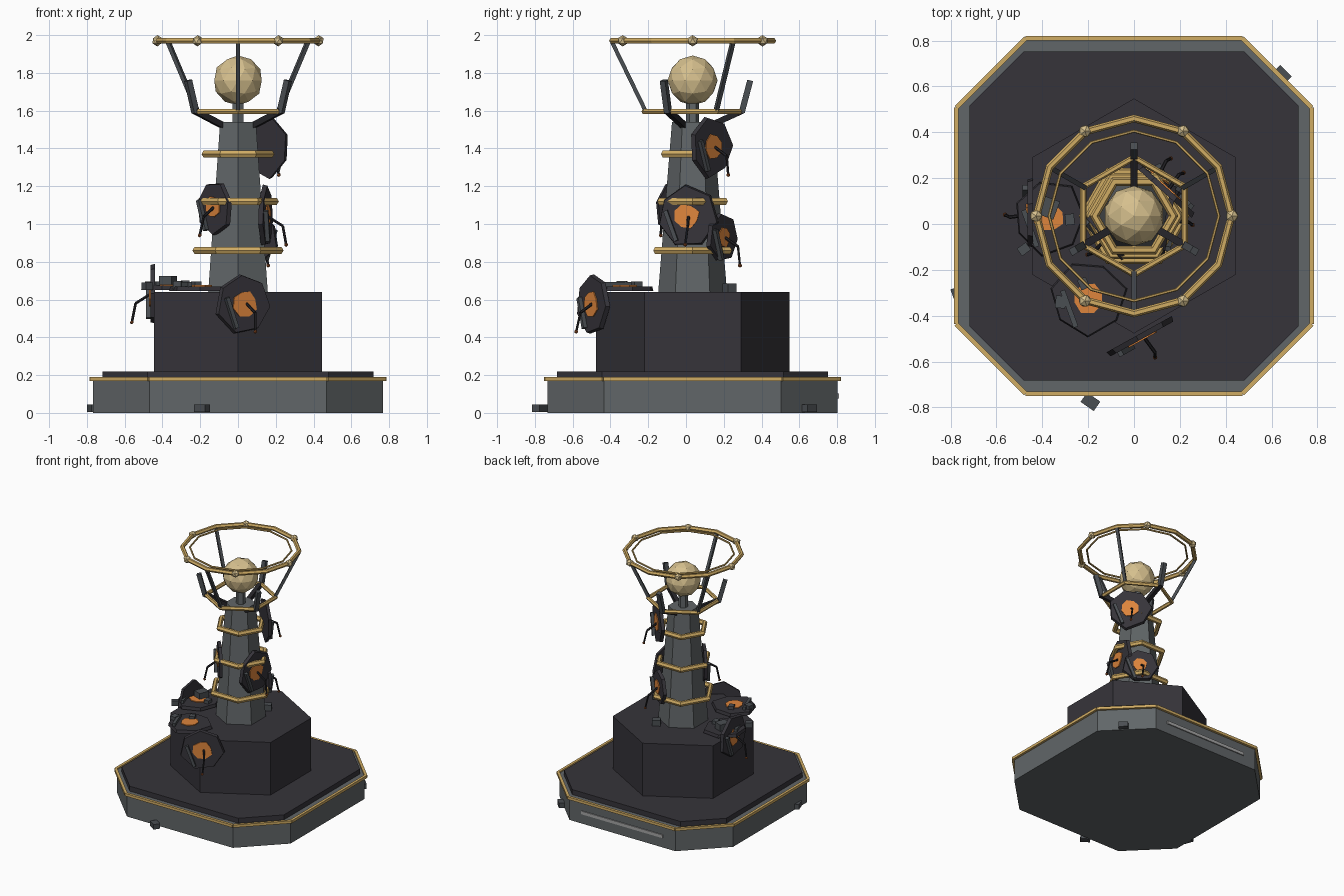
import bpy, bmesh, random
from math import cos, sin, radians, pi
from mathutils import Vector, Matrix

random.seed(4)
old = bpy.data.objects.get("Cube")
if old:
    bpy.data.objects.remove(old, do_unlink=True)

CY = 0.035  # shared axis of the monument


def material(name, r, g, b):
    lin = [((c / 255 + 0.055) / 1.055) ** 2.4 for c in (r, g, b)] + [1]
    m = bpy.data.materials.new(name)
    m.use_nodes = True
    m.diffuse_color = lin
    m.node_tree.nodes["Principled BSDF"].inputs["Base Color"].default_value = lin
    return m


STONE = material("grey_stone", 97, 102, 104)
DARK = material("dark_slate", 54, 52, 58)
GOLD = material("gold", 208, 172, 100)
PALE = material("pale_gold", 214, 192, 142)
ORANGE = material("orange_glow", 222, 133, 60)
IRON = material("black_iron", 36, 35, 39)
COPPER = material("copper_tip", 160, 85, 40)
STEEL = material("dark_steel", 74, 78, 82)
SILVER = material("silver", 165, 165, 165)


def finish(bm, name, mat, matrix=None):
    if matrix is not None:
        bm.transform(matrix)
    bmesh.ops.recalc_face_normals(bm, faces=bm.faces)
    me = bpy.data.meshes.new(name)
    bm.to_mesh(me)
    bm.free()
    me.materials.append(mat)
    ob = bpy.data.objects.new(name, me)
    bpy.context.collection.objects.link(ob)
    return ob


def polygon(n, r, turn=0):
    return [(r * cos(radians(turn) + 2 * pi * i / n),
             r * sin(radians(turn) + 2 * pi * i / n)) for i in range(n)]


def cut_square(h, c):
    """Square of half width h whose straight sides end at +-c."""
    return [(h, -c), (h, c), (c, h), (-c, h), (-h, c), (-h, -c), (-c, -h), (c, -h)]


def prism(name, pts, z0, z1, mat, taper=1.0, matrix=None):
    bm = bmesh.new()
    low = [bm.verts.new((x, y, z0)) for x, y in pts]
    top = [bm.verts.new((x * taper, y * taper, z1)) for x, y in pts]
    bm.faces.new(low)
    bm.faces.new(top)
    for i in range(len(pts)):
        j = (i + 1) % len(pts)
        bm.faces.new((low[i], low[j], top[j], top[i]))
    return finish(bm, name, mat, matrix or Matrix.Translation((0, CY, 0)))


def beam(name, a, b, width, mat, sides=4):
    a, b = Vector(a), Vector(b)
    d = b - a
    bm = bmesh.new()
    bmesh.ops.create_cone(bm, cap_ends=True, segments=sides, radius1=width / 2,
                          radius2=width / 2, depth=d.length)
    m = Matrix.Translation((a + b) / 2) @ d.to_track_quat('Z', 'Y').to_matrix().to_4x4()
    return finish(bm, name, mat, m @ Matrix.Rotation(pi / sides, 4, 'Z'))


def box(name, center, size, mat, turn=0, base=Matrix()):
    bm = bmesh.new()
    bmesh.ops.create_cube(bm, size=1)
    m = base @ Matrix.Translation(center) @ Matrix.Rotation(radians(turn), 4, 'Z')
    return finish(bm, name, mat, m @ Matrix.Diagonal((*size, 1)))


def ball(name, center, r, mat, detail):
    bm = bmesh.new()
    bmesh.ops.create_icosphere(bm, subdivisions=detail, radius=r)
    return finish(bm, name, mat, Matrix.Translation(center))


def ring(name, z, major, minor, sides, turn=0):
    bpy.ops.mesh.primitive_torus_add(location=(0, CY, z), rotation=(0, 0, radians(turn)),
                                     major_radius=major, minor_radius=minor,
                                     major_segments=sides, minor_segments=6)
    ob = bpy.context.object
    ob.name = name
    ob.data.materials.append(GOLD)


def polar(angle, r, z):
    return Vector((r * cos(radians(angle)), CY + r * sin(radians(angle)), z))


# Stepped octagonal plinth with gold trim
prism("plinth", cut_square(0.768, 0.468), 0, 0.18, STONE)
prism("plinth_top", cut_square(0.717, 0.48), 0.18, 0.22, DARK)
rim = cut_square(0.775, 0.472)
for i in range(8):
    (x0, y0), (x1, y1) = rim[i], rim[(i + 1) % 8]
    beam("plinth_trim", (x0, y0 + CY, 0.18), (x1, y1 + CY, 0.18), 0.03, GOLD)
box("rear_light_strip", (0, CY + 0.77, 0.09), (0.72, 0.012, 0.025), SILVER)
for x, y, turn in ((-0.19, -0.775, 55), (0.645, 0.65, 45), (-0.765, -0.31, 20)):
    box("foot_block", (x, y, 0.025), (0.05, 0.07, 0.04), STEEL, turn)

# Hexagonal pedestal and tapered tower
prism("pedestal", polygon(6, 0.512, 30), 0.22, 0.64, DARK)
prism("tower", polygon(6, 0.182, 30), 0.64, 1.54, STONE, 0.6)
prism("globe_neck", polygon(6, 0.035, 30), 1.54, 1.66, STONE)
ball("globe", (0, CY, 1.76), 0.132, PALE, 2)

# Gold bands round the tower
for z, r in ((0.86, 0.22), (1.12, 0.195), (1.37, 0.172)):
    ring("tower_band", z, r, 0.021, 6)

# Crown: lower hexagon, struts and large halo with beads
ring("crown_ring", 1.595, 0.255, 0.016, 6, 30)
ring("halo", 1.97, 0.425, 0.017, 12)
ring("halo_inner", 1.97, 0.37, 0.007, 12)
for i in range(6):
    ball("halo_bead", polar(60 * i, 0.427, 1.97), 0.03, PALE, 1)
for a in (30, 150, 270):
    beam("halo_strut", polar(a, 0.25, 1.6), polar(a, 0.425, 1.96), 0.03, STEEL)
for a in (90, 210, 330):
    beam("crown_arm", polar(a, 0.09, 1.52), polar(a, 0.265, 1.6), 0.045, IRON)
    beam("crown_prong", polar(a, 0.26, 1.59), polar(a, 0.305, 1.76), 0.045, STEEL)


def panel(center, normal, r, feeler=True):
    """Broken many-sided plate with a glowing core, a bar and a bent feeler."""
    n = Vector(normal).normalized()
    up = Vector((0, 0, 1)) if abs(n.z) < 0.9 else Vector((0, 1, 0))
    right = up.cross(n).normalized()
    up = n.cross(right)
    m = Matrix((right, up, n)).transposed().to_4x4()
    m.translation = center
    outline = [(x * k, y * k) for x, y in polygon(7, r, random.uniform(0, 50))
               for k in [random.uniform(0.9, 1.06)]]
    prism("panel", outline, -0.012, 0.012, DARK, 0.96, m)
    core = [(x * k, y * k) for x, y in polygon(8, r * 0.42, 20)
            for k in [random.uniform(0.85, 1.1)]]
    prism("panel_core", core, 0.012, 0.018, ORANGE, 1, m)
    box("panel_bar", (-r * 0.5, -r * 0.3, 0.022), (0.022, 0.17, 0.025), STEEL, 20, m)
    if feeler:
        path = [m @ Vector(p) for p in ((0.01, 0.0, 0.01), (0.02, -0.05, 0.09),
                                        (0.01, -0.15, 0.11))]
        beam("feeler_arm", path[0], path[1], 0.016, IRON, 6)
        beam("feeler_tip", path[1], path[2], 0.014, IRON, 6)
        ball("feeler_bead", path[2], 0.011, COPPER, 1)


def wall(angle, x, y, z, r):
    panel((x, y, z), (cos(radians(angle)), sin(radians(angle)), 0), r)


# Panels on the tower and pedestal walls
wall(220, -0.125, -0.055, 1.09, 0.145)
wall(-10, 0.145, 0.005, 1.04, 0.165)
wall(55, 0.105, 0.19, 0.93, 0.13)
wall(48, 0.15, 0.135, 1.41, 0.165)
wall(-61, 0.03, -0.49, 0.58, 0.17)
wall(180, -0.452, 0.05, 0.63, 0.16)

# Panels lying on the pedestal, with loose debris
panel((-0.37, 0.03, 0.662), (0, 0, 1), 0.165, False)
panel((-0.2, -0.32, 0.658), (0, 0, 1), 0.165, False)
for x, y, z, size in ((-0.37, 0.07, 0.7, 0.07), (-0.28, 0.02, 0.68, 0.04),
                      (-0.48, -0.11, 0.67, 0.04), (-0.32, -0.34, 0.675, 0.045),
                      (-0.22, -0.26, 0.675, 0.04), (0.1, 0.23, 0.66, 0.05)):
    box("debris", (x, y, z), (size * 1.2, size, min(size, 0.05)), STEEL, x * 300)
